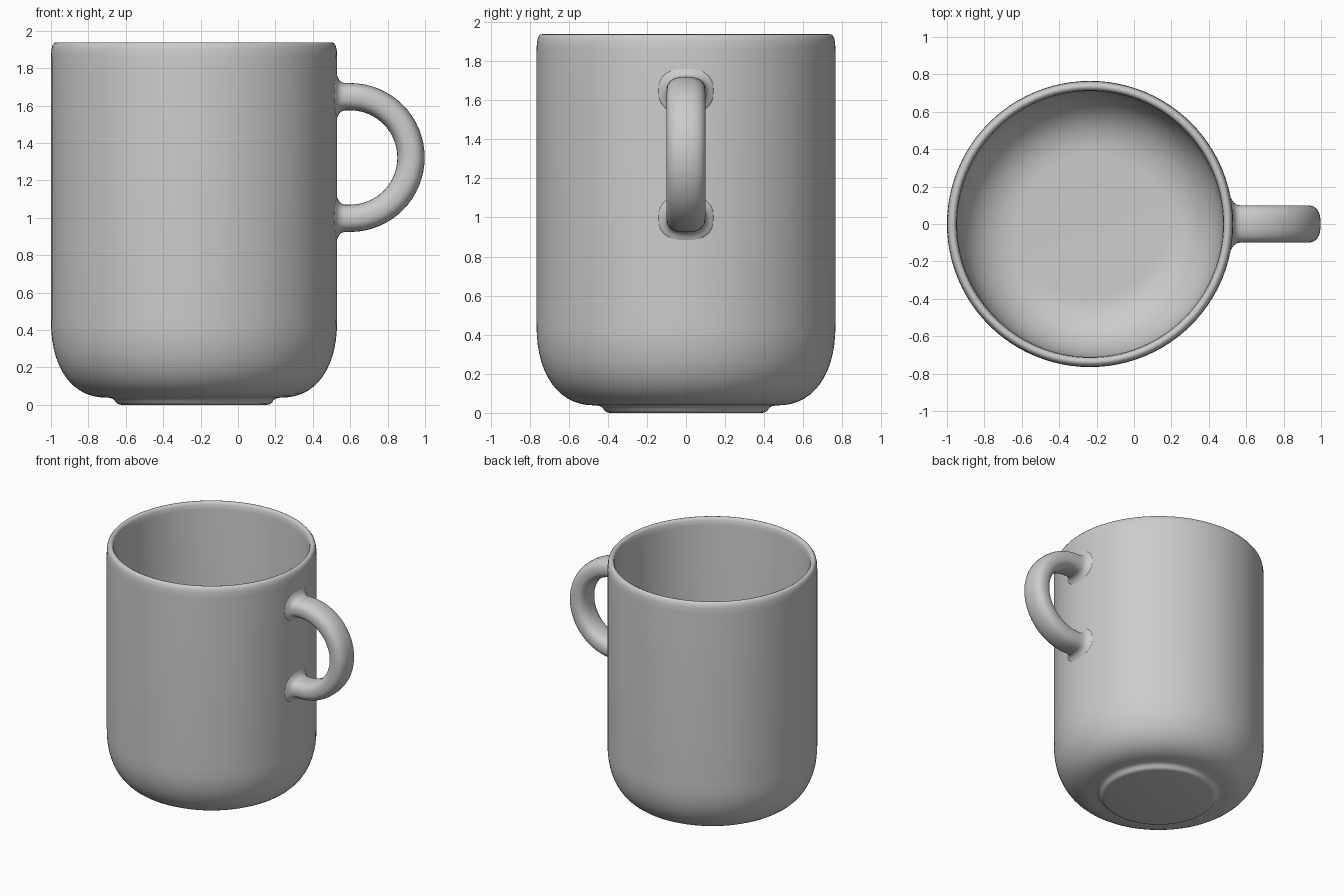
import bpy, bmesh, math

if "Cube" in bpy.data.objects:
    bpy.data.objects.remove(bpy.data.objects["Cube"])

CX, R = -0.235, 0.765          # body axis and outer radius


def make_object(name, verts, faces):
    mesh = bpy.data.meshes.new(name)
    mesh.from_pydata(verts, [], faces)
    bm = bmesh.new()
    bm.from_mesh(mesh)
    bmesh.ops.remove_doubles(bm, verts=bm.verts, dist=1e-5)
    bmesh.ops.recalc_face_normals(bm, faces=bm.faces)
    bm.to_mesh(mesh)
    bm.free()
    obj = bpy.data.objects.new(name, mesh)
    bpy.context.collection.objects.link(obj)
    bpy.ops.object.select_all(action='DESELECT')
    obj.select_set(True)
    bpy.context.view_layer.objects.active = obj
    bpy.ops.object.shade_smooth_by_angle(angle=math.radians(50))
    return obj


def skin(rings, closed_start=False):
    """Join equal-length closed rings of points with quads."""
    n = len(rings[0])
    verts = [p for ring in rings for p in ring]
    faces = [(i * n + j, i * n + (j + 1) % n, (i + 1) * n + (j + 1) % n, (i + 1) * n + j)
             for i in range(len(rings) - 1) for j in range(n)]
    if closed_start:
        faces += [tuple(range(n)), tuple(range(len(verts) - n, len(verts)))]
    return verts, faces


def bend(r0, z0, r1, z1, power, steps=14):
    """Superelliptic corner from flat floor (r0, z0) to vertical wall (r1, z1)."""
    out = []
    for i in range(steps + 1):
        t = math.pi / 2 * i / steps
        out.append((r0 + (r1 - r0) * math.sin(t) ** power,
                    z1 - (z1 - z0) * math.cos(t) ** power))
    return out


# Mug body: foot disc, rounded base, wall, lip, inner wall and floor
outer = [(0.39, 0.0), (0.408, 0.004), (0.418, 0.013), (0.426, 0.026), (0.44, 0.034)]
outer += bend(0.46, 0.038, R, 0.46, 0.87)
lip = [(R, 1.85), (0.763, 1.895), (0.757, 1.922), (0.747, 1.935), (0.735, 1.938),
       (0.723, 1.933), (0.715, 1.918), (0.711, 1.88)]
inner = bend(0.38, 0.10, 0.71, 0.47, 0.95)[::-1]
seg = 96
rings = [[(CX + r * math.cos(2 * math.pi * j / seg), r * math.sin(2 * math.pi * j / seg), z)
          for j in range(seg)] for r, z in outer + lip + inner]
make_object("mug_body", *skin(rings, True))

# Handle: rounded strap swept round a half circle, flaring where it meets the wall
HX, HZ, HR = 0.60, 1.322, 0.325
angles = [2 * math.pi * j / 32 for j in range(32)]


def section(grow_u=0.0, grow_v=0.0):
    def p(c, k):
        return math.copysign(abs(c) ** 0.8, c) * k
    return [(p(math.cos(a), 0.073 + grow_u), p(math.sin(a), 0.1 + grow_v)) for a in angles]


def flare(side):
    result = []
    for d, g in [(-0.02, 0.05), (-0.002, 0.045), (0.004, 0.03), (0.012, 0.015),
                 (0.024, 0.005), (0.04, 0.0)]:
        result.append([(CX + math.sqrt((R + d) ** 2 - v * v), v, HZ + side * (HR + u))
                       for u, v in section(g, g)])
    return result


arc = []
for i in range(33):
    a = math.pi / 2 - math.pi * i / 32
    arc.append([(HX + (HR + u) * math.cos(a), v, HZ + (HR + u) * math.sin(a))
                for u, v in section()])
make_object("handle", *skin(flare(1) + arc + flare(-1)[::-1], True))
